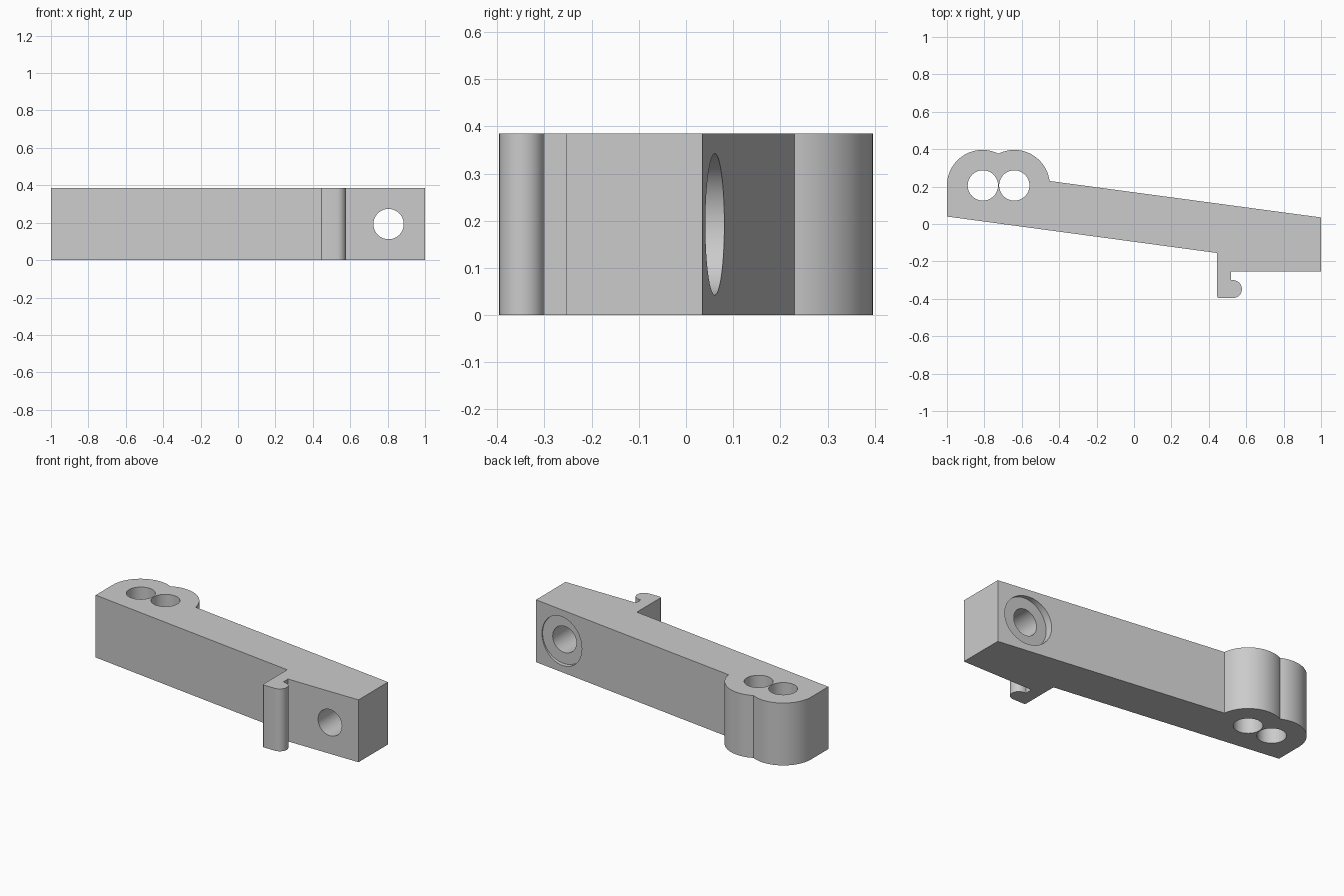
import bpy, bmesh
from math import radians, cos, sin, acos, asin, pi
from mathutils import Matrix

if "Cube" in bpy.data.objects:
    bpy.data.objects.remove(bpy.data.objects["Cube"])

HEIGHT = 0.385
LOBE_R, LOBE_Y, LOBE_X1, LOBE_X2 = 0.19, 0.206, -0.81, -0.64
NOSE_R, NOSE_X, NOSE_Y = 0.048, 0.529, -0.348
HOLE_R = 0.081

# Material
grey = bpy.data.materials.new("plain grey")
grey.use_nodes = True
colour = (0.6, 0.6, 0.6, 1)
grey.diffuse_color = colour
grey.node_tree.nodes["Principled BSDF"].inputs["Base Color"].default_value = colour


def arc(cx, cy, r, start, end, steps):
    """Points on an arc, angles in radians."""
    angles = [start + (end - start) * i / steps for i in range(steps + 1)]
    return [(cx + r * cos(a), cy + r * sin(a)) for a in angles]


def extrude_profile(name, points, height):
    """Solid prism from a counter-clockwise outline."""
    bm = bmesh.new()
    face = bm.faces.new([bm.verts.new((x, y, 0)) for x, y in points])
    top = bmesh.ops.extrude_face_region(bm, geom=[face])["geom"]
    verts = [v for v in top if isinstance(v, bmesh.types.BMVert)]
    bmesh.ops.translate(bm, verts=verts, vec=(0, 0, height))
    bmesh.ops.recalc_face_normals(bm, faces=bm.faces)
    mesh = bpy.data.meshes.new(name)
    bm.to_mesh(mesh)
    bm.free()
    obj = bpy.data.objects.new(name, mesh)
    bpy.context.collection.objects.link(obj)
    mesh.materials.append(grey)
    return obj


def drill(target, r, depth, matrix):
    """Cut a round hole whose axis is the matrix's z axis."""
    cutter = extrude_profile("drill_cutter", arc(0, 0, r, 0, 2 * pi * 63 / 64, 63), depth)
    cutter.data.transform(matrix)
    cutter.hide_render = True
    mod = target.modifiers.new("hole", 'BOOLEAN')
    mod.operation, mod.solver, mod.object = 'DIFFERENCE', 'EXACT', cutter
    bpy.ops.object.select_all(action='DESELECT')
    bpy.context.view_layer.objects.active = target
    target.select_set(True)
    bpy.ops.object.modifier_apply(modifier=mod.name)
    bpy.data.objects.remove(cutter)


# Outline: sloping arm, hooked catch and twin-lobed end
notch = acos((LOBE_X2 - LOBE_X1) / 2 / LOBE_R)
outline = [(-1, 0.04), (0.444, -0.155)]
outline += arc(0.456, -0.384, 0.012, pi, 1.5 * pi, 5)
outline += arc(NOSE_X, NOSE_Y, NOSE_R, -pi / 2, pi / 2, 20)
outline += [(0.519, NOSE_Y + NOSE_R), (0.519, -0.253), (1, -0.253), (1, 0.035)]
outline += arc(LOBE_X2, LOBE_Y, LOBE_R, asin(0.024 / LOBE_R), pi - notch, 28)
outline += arc(LOBE_X1, LOBE_Y, LOBE_R, notch, pi, 28)[1:]
arm = extrude_profile("hooked_lever_arm", outline, HEIGHT)

# Twin pivot holes
for x in (LOBE_X1 + 0.002, LOBE_X2):
    drill(arm, HOLE_R, 1, Matrix.Translation((x, LOBE_Y, -0.3)))

# Cross bolt hole and its counterbore on the back face
turn = Matrix.Rotation(radians(-90), 4, 'X')
drill(arm, HOLE_R, 1, Matrix.Translation((0.805, -0.5, HEIGHT / 2)) @ turn)
drill(arm, 0.15, 0.5, Matrix.Translation((0.805, 0.035, HEIGHT / 2)) @ turn)

bpy.ops.object.shade_smooth_by_angle(angle=radians(25))
